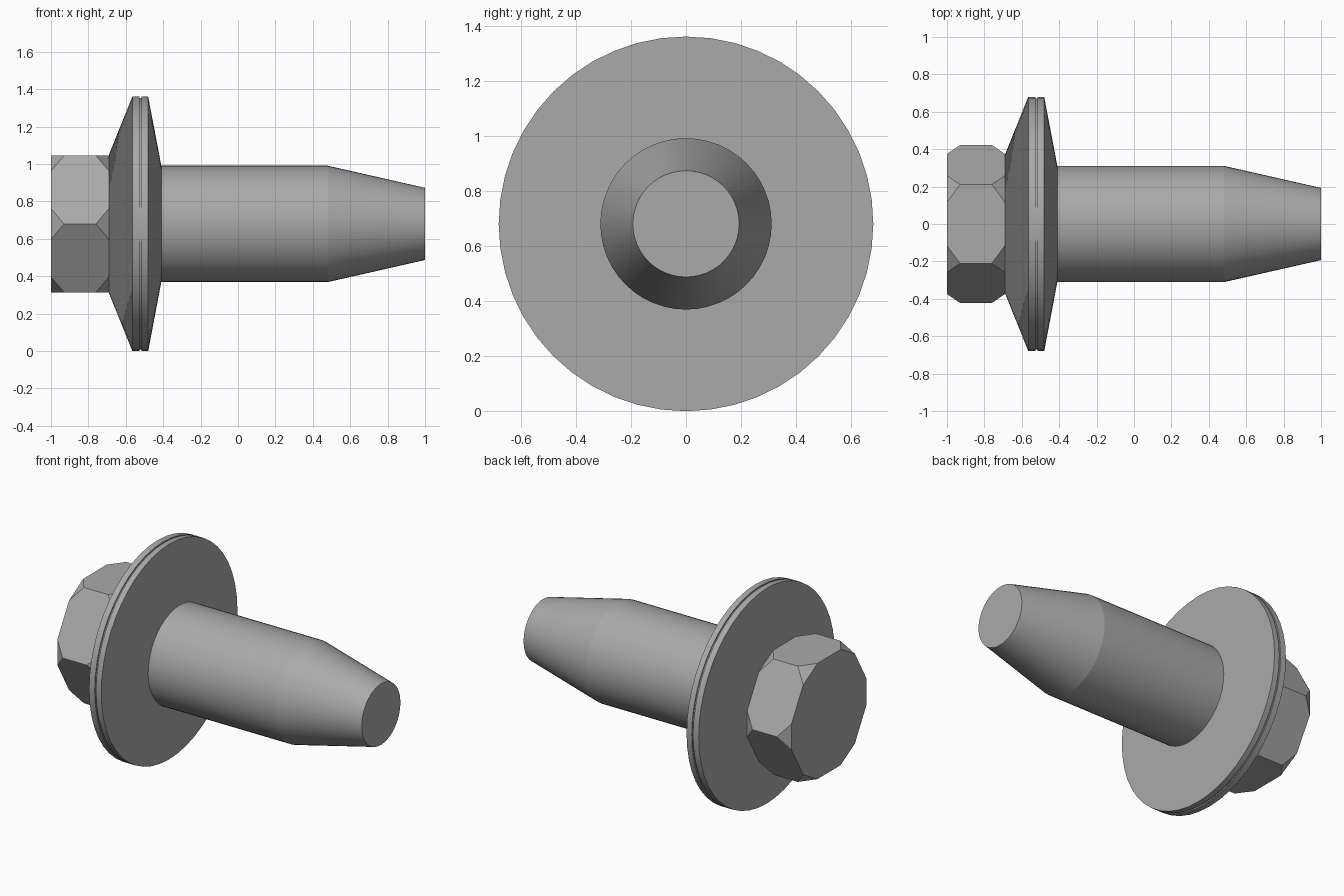
import bpy, bmesh
from math import cos, sin, tau, radians
from mathutils import Vector

AXIS_Z = 0.68   # height of the bolt axis
SEGMENTS = 48

cube = bpy.data.objects.get("Cube")
if cube:
    bpy.data.objects.remove(cube, do_unlink=True)

# Plain steel
STEEL = (0.4, 0.4, 0.4, 1)
steel = bpy.data.materials.new("grey_steel")
steel.use_nodes = True
steel.diffuse_color = STEEL
steel.node_tree.nodes["Principled BSDF"].inputs["Base Color"].default_value = STEEL


def finish(name, bm):
    bmesh.ops.recalc_face_normals(bm, faces=bm.faces[:])
    mesh = bpy.data.meshes.new(name)
    bm.to_mesh(mesh)
    bm.free()
    mesh.materials.append(steel)
    obj = bpy.data.objects.new(name, mesh)
    obj.location.z = AXIS_Z
    bpy.context.collection.objects.link(obj)
    return obj


def lathe(name, profile):
    """Revolve (x, radius) points around the x axis."""
    bm = bmesh.new()
    verts = [bm.verts.new((x, 0, r)) for x, r in profile]
    edges = [bm.edges.new(pair) for pair in zip(verts, verts[1:])]
    bmesh.ops.spin(bm, geom=verts + edges, cent=(0, 0, 0), axis=(1, 0, 0),
                   angle=tau, steps=SEGMENTS)
    bmesh.ops.remove_doubles(bm, verts=bm.verts[:], dist=0.0005)
    obj = finish(name, bm)
    bpy.ops.object.select_all(action='DESELECT')
    obj.select_set(True)
    bpy.context.view_layer.objects.active = obj
    bpy.ops.object.shade_smooth_by_angle(angle=radians(10))
    return obj


# Hex head: hull of the full hexagon and its corner-cut ends
bm = bmesh.new()
corners = [Vector((0, cos(i * tau / 6), sin(i * tau / 6))) * 0.422 for i in range(6)]
for i, corner in enumerate(corners):
    for x in (-0.93, -0.76):
        bm.verts.new(corner + Vector((x, 0, 0)))
    for neighbour in (corners[i - 1], corners[(i + 1) % 6]):
        for x in (-1, -0.69):
            bm.verts.new(corner.lerp(neighbour, 0.225) + Vector((x, 0, 0)))
bmesh.ops.convex_hull(bm, input=bm.verts[:])
bmesh.ops.dissolve_limit(bm, angle_limit=radians(1), verts=bm.verts[:], edges=bm.edges[:])
finish("hex_head", bm)

# Washer flange: steep cone, grooved rim, shallow bearing face
flange = lathe("flange", [
    (-0.69, 0), (-0.69, 0.37), (-0.565, 0.68),
    (-0.526, 0.68), (-0.526, 0.672), (-0.516, 0.672), (-0.516, 0.68),
    (-0.48, 0.68), (-0.41, 0.31), (-0.41, 0)])

# Flange faces shade evenly, like flat discs
mesh = flange.data
normals = [Vector() for _ in mesh.loops]
for poly in mesh.polygons:
    if abs(poly.normal.x) > 0.9:
        for i in poly.loop_indices:
            normals[i] = Vector((1 if poly.normal.x > 0 else -1, 0, 0))
mesh.normals_split_custom_set(normals)

# Shank with tapered tip
lathe("shank", [(-0.5, 0), (-0.5, 0.311), (0.48, 0.311), (1, 0.193), (1, 0)])
